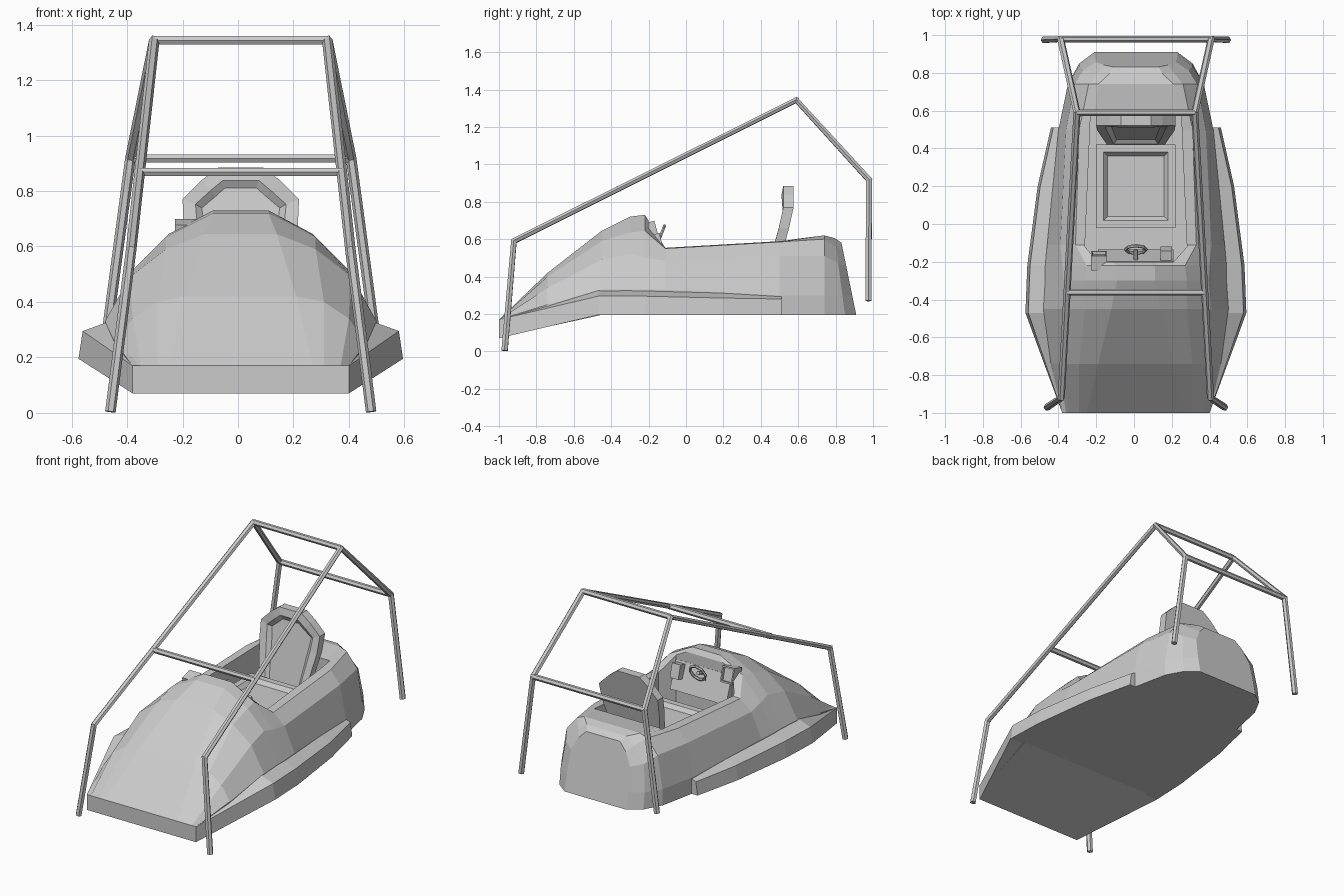
import bpy, bmesh
from mathutils import Vector, Matrix
from math import radians, sin, cos, pi

if "Cube" in bpy.data.objects:
    bpy.data.objects.remove(bpy.data.objects["Cube"])

grey = bpy.data.materials.new("light_grey")
grey.use_nodes = True
grey.diffuse_color = (0.6, 0.6, 0.6, 1)
grey.node_tree.nodes["Principled BSDF"].inputs["Base Color"].default_value = grey.diffuse_color
CX = 0.01  # centre line of the craft


def finish(name, bm):
    bmesh.ops.remove_doubles(bm, verts=bm.verts, dist=0.0005)
    bmesh.ops.recalc_face_normals(bm, faces=bm.faces)
    mesh = bpy.data.meshes.new(name)
    bm.to_mesh(mesh)
    bm.free()
    mesh.materials.append(grey)
    ob = bpy.data.objects.new(name, mesh)
    bpy.context.collection.objects.link(ob)
    return ob


def make_active(ob):
    bpy.ops.object.select_all(action="DESELECT")
    ob.select_set(True)
    bpy.context.view_layer.objects.active = ob


def mirrored(half):
    """Complete a half outline with its reflection across the centre line."""
    return half + [(-x, other) for x, other in reversed(half)]


def loft(name, rings):
    """Skin closed rings of points and cap both ends."""
    bm = bmesh.new()
    rows = [[bm.verts.new(p) for p in ring] for ring in rings]
    n = len(rows[0])
    for a, b in zip(rows, rows[1:]):
        for i in range(n):
            j = (i + 1) % n
            bm.faces.new((a[i], a[j], b[j], b[i]))
    bm.faces.new(rows[0])
    bm.faces.new(rows[-1])
    return finish(name, bm)


def box(name, centre, size, tilt=0):
    bm = bmesh.new()
    place = Matrix.Translation(centre) @ Matrix.Rotation(radians(tilt), 4, "X")
    bmesh.ops.create_cube(bm, size=1, matrix=place @ Matrix.Diagonal((*size, 1)))
    return finish(name, bm)


def inset_face(ob, direction, steps):
    """Inset the face looking along direction, once per (width, depth) step."""
    bm = bmesh.new()
    bm.from_mesh(ob.data)
    bm.normal_update()
    face = max(bm.faces, key=lambda f: f.normal.dot(Vector(direction)))
    for width, depth in steps:
        bmesh.ops.inset_region(bm, faces=[face], thickness=width, depth=depth)
    bm.to_mesh(ob.data)
    bm.free()


def tube(name, points, radius, closed=False):
    curve = bpy.data.curves.new(name, "CURVE")
    curve.dimensions = "3D"
    curve.bevel_depth, curve.bevel_resolution, curve.use_fill_caps = radius, 1, True
    spline = curve.splines.new("POLY")
    spline.points.add(len(points) - 1)
    for spline_point, p in zip(spline.points, points):
        spline_point.co = (*p, 1)
    spline.use_cyclic_u = closed
    curve.materials.append(grey)
    ob = bpy.data.objects.new(name, curve)
    bpy.context.collection.objects.link(ob)
    make_active(ob)
    bpy.ops.object.convert(target="MESH")
    for polygon in bpy.context.object.data.polygons:
        polygon.use_smooth = False


def keel(y):
    """Underside height: flat, sweeping down towards the nose."""
    return .195 - .235 * max(0, -.47 - y)


# Hull: station, then width and height of belt, shoulder, rim and crown
hull_sections = [
    (-1, .39, .17, .36, .17, .3, .17, .26, .17),
    (-.74, .45, .25, .39, .34, .3, .4, .2, .42),
    (-.45, .49, .33, .4, .49, .27, .59, .13, .645),
    (-.3, .48, .33, .385, .52, .27, .635, .1, .72),
    (-.22, .48, .33, .39, .5, .26, .645, .1, .73),
    (-.11, .47, .33, .4, .485, .32, .55, .25, .555),
    (.5, .41, .3, .37, .51, .3, .585, .23, .59),
    (.74, .36, .3, .325, .51, .25, .6, .2, .62),
    (.85, .3, .3, .28, .47, .2, .56, .14, .605),
    (.91, .22, .3, .21, .45, .17, .53, .12, .58),
]
rings = []
for y, *values in hull_sections:
    half = [(values[0], keel(y)), *zip(values[::2], values[1::2])]
    slant = max(0, y - .74) * 1.2   # the tail leans forward
    rings.append([(CX + x, y - slant * (z - keel(y)), z) for x, z in mirrored(half)])
hull = loft("hull", rings)

# Cockpit opening, cut down to the floor
opening = mirrored([(.2, -.2), (.27, -.12), (.24, .58)])
cutter = loft("cockpit_cutter", [[(CX + x, y, z) for x, y in opening] for z in (.3, 1)])
cutter.hide_render = True
cut = hull.modifiers.new("cockpit", "BOOLEAN")
cut.operation, cut.object, cut.solver = "DIFFERENCE", cutter, "EXACT"
make_active(hull)
bpy.ops.object.modifier_apply(modifier=cut.name)
bpy.data.objects.remove(cutter)

# Side bumpers: station, outer width, inner width, outer height, inner height
bumper_sections = [
    (-1, .39, .37, .17, .17),
    (-.47, .585, .46, .295, .335),
    (-.22, .575, .46, .295, .33),
    (.2, .52, .43, .285, .315),
    (.51, .45, .39, .28, .3),
]
for side, label in ((1, "left"), (-1, "right")):
    rings = []
    for y, outer, inner, low, high in bumper_sections:
        flare = .15 * (low - keel(y)) * (y > -1)
        section = [(outer, keel(y)), (outer - flare, low), (inner, high), (inner, keel(y))]
        rings.append([(CX + side * x, y, z) for x, z in section])
    loft(label + "_bumper", rings)

# Seat cushion with a sunken pad
cushion = box("seat_cushion", (CX, .2, .38), (.42, .44, .16))
inset_face(cushion, (0, 0, 1), [(.055, 0), (.03, -.025)])


# Seat back: leaning plate with clipped corners and a sunken front panel
def lean(z):
    return .415 + (min(z, .75) - .36) * .27


outline = mirrored([(.15, .36), (.205, .66), (.21, .77), (.14, .84), (.08, .885)])
back = loft("seat_back", [[(CX + x, lean(z) + depth, z) for x, z in outline] for depth in (0, .055)])
inset_face(back, (0, -1, 0), [(.05, 0), (.025, -.02)])

# Dashboard, instrument box and controls
box("dashboard", (CX, -.19, .54), (.4, .05, .18), 20)
instruments = box("instrument_box", (-.185, -.195, .64), (.085, .08, .1), 15)
inset_face(instruments, (0, 1, 0), [(.012, 0), (.002, -.015)])
box("throttle_box", (.17, -.17, .58), (.06, .08, .09), 15)
angles = [i * pi / 4 for i in range(8)]
wheel = [(CX + .055 * cos(a), -.135 + .02 * sin(a), .62 + .05 * sin(a)) for a in angles]
tube("steering_ring", wheel, .009, closed=True)
tube("steering_column", [(CX, -.2, .6), (CX, -.135, .62)], .012)

# Roll cage: two bent side tubes and three cross bars
front_bend, peak, rear_bend = (.395, -.92, .59), (.312, .59, 1.343), (.398, .979, .917)
cage_path = [(.47, -.97, .004), front_bend, peak, rear_bend, (.485, .975, .27)]
for side, label in ((1, "left"), (-1, "right")):
    tube(label + "_cage_tube", [(CX + side * x, y, z) for x, y, z in cage_path], .019)
brace = Vector(front_bend).lerp(Vector(peak), .37)
for label, (x, y, z) in (("front", brace), ("top", peak), ("rear", rear_bend)):
    tube(label + "_cross_bar", [(CX - x, y, z), (CX + x, y, z)], .0175)
